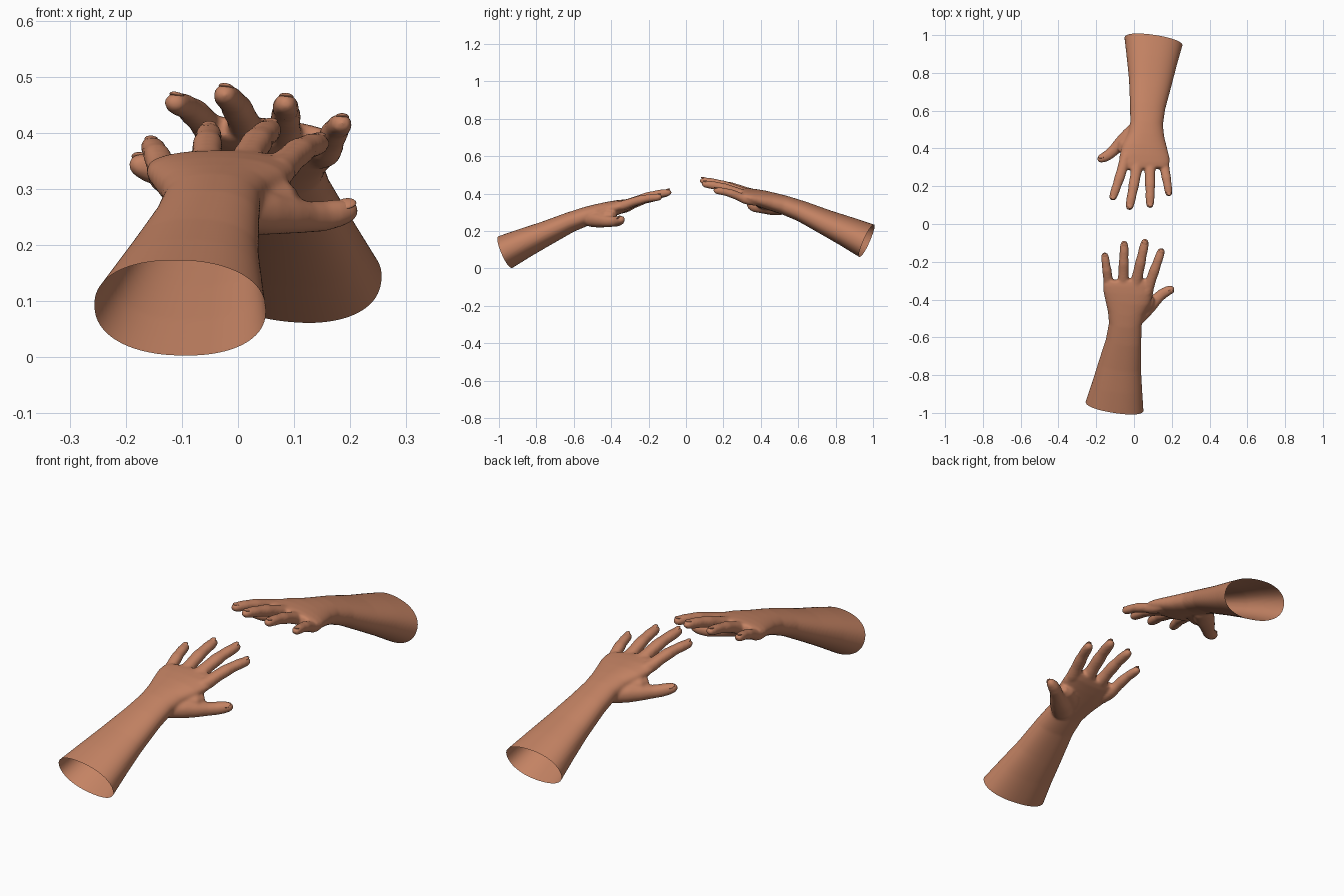
import bpy, bmesh, math
from mathutils import Vector, Matrix

if "Cube" in bpy.data.objects:
    bpy.data.objects.remove(bpy.data.objects["Cube"])

skin = bpy.data.materials.new("skin")
skin.diffuse_color = (0.55, 0.225, 0.125, 1)
skin.use_nodes = True
skin.node_tree.nodes["Principled BSDF"].inputs["Base Color"].default_value = skin.diffuse_color

UP = Vector((0, 0, 1))


def tube(bm, pts, n=28):
    """Closed elliptical loft through (x, y, z, half width, half thickness)."""
    rings = []
    for i, p in enumerate(pts):
        a, b = pts[max(i - 1, 0)], pts[min(i + 1, len(pts) - 1)]
        t = (Vector(b[:3]) - Vector(a[:3])).normalized()
        side = t.cross(UP).normalized()
        up = side.cross(t)
        ring = []
        for k in range(n):
            c, s = math.cos(2 * math.pi * k / n), math.sin(2 * math.pi * k / n)
            c = math.copysign(abs(c) ** 0.9, c)
            s = math.copysign(abs(s) ** 0.9, s)
            ring.append(bm.verts.new(Vector(p[:3]) + side * (c * p[3]) + up * (s * p[4])))
        rings.append(ring)
    for r0, r1 in zip(rings, rings[1:]):
        for k in range(n):
            j = (k + 1) % n
            bm.faces.new((r0[k], r0[j], r1[j], r1[k]))
    bm.faces.new(rings[0][::-1])
    bm.faces.new(rings[-1])


def finger(bm, base, tip, r):
    """Tapered finger with soft knuckles and a slight arch."""
    b, e = Vector(base), Vector(tip)
    prof = [(-.4, .8), (-.15, 1.1), (0, 1.1), (.22, .98), (.42, 1.0), (.58, .87),
            (.72, .88), (.88, .80), (.95, .66), (.985, .42), (1, .15)]
    pts = []
    for t, k in prof:
        p = b.lerp(e, t) + UP * (0.010 * math.sin(math.pi * max(t, 0)))
        pts.append((*p, r * k, r * k * 0.9))
    tube(bm, pts)


# forearm, wrist and palm, running from the elbow end to the knuckles
arm = [(-.116, -1.06, .050, .172, .102), (-.104, -.965, .088, .155, .092),
       (-.090, -.86, .138, .134, .079), (-.076, -.75, .187, .114, .066),
       (-.055, -.62, .247, .094, .054), (-.046, -.53, .280, .087, .050),
       (-.042, -.47, .298, .097, .047), (-.034, -.41, .315, .120, .043),
       (-.030, -.36, .328, .133, .038), (-.030, -.32, .338, .132, .032),
       (-.031, -.295, .345, .118, .024)]
# finger bases, tips and radii: little, ring, middle, index
fingers = [((-.134, -.315, .326), (-.157, -.150, .378), .025),
           ((-.057, -.300, .344), (-.051, -.088, .403), .027),
           ((.013, -.300, .347), (.062, -.078, .408), .028),
           ((.078, -.330, .338), (.150, -.128, .382), .027)]
thumb = [(-.040, -.56, .268, .030, .026), (.000, -.505, .262, .046, .040),
         (.045, -.462, .258, .046, .040), (.088, -.428, .253, .037, .033),
         (.122, -.395, .250, .030, .028), (.150, -.370, .251, .028, .027),
         (.178, -.354, .257, .026, .025), (.200, -.345, .262, .020, .020),
         (.210, -.342, .264, .012, .012), (.214, -.341, .265, .004, .004)]

bm = bmesh.new()
tube(bm, arm, 48)
for f in fingers:
    finger(bm, *f)
tube(bm, thumb)
# web of skin between thumb and palm
tube(bm, [(-.03, -.47, .285, .03, .03), (.03, -.435, .285, .05, .035),
          (.075, -.405, .285, .045, .030), (.098, -.385, .285, .018, .016)])
me = bpy.data.meshes.new("hand_parts")
bm.to_mesh(me)
bm.free()

# fuse the parts into one soft skin
src = bpy.data.objects.new("hand_parts", me)
bpy.context.collection.objects.link(src)
rm = src.modifiers.new("fuse", 'REMESH')
rm.mode = 'VOXEL'
rm.voxel_size = 0.006
sm = src.modifiers.new("soften", 'SMOOTH')
sm.factor = 0.5
sm.iterations = 8
dg = bpy.context.evaluated_depsgraph_get()
hand = bpy.data.meshes.new_from_object(src.evaluated_get(dg))
bpy.data.objects.remove(src)

# cut the elbow end open
axis = Vector((.15, .92, .385)).normalized()
bm = bmesh.new()
bm.from_mesh(hand)
bmesh.ops.bisect_plane(bm, geom=bm.verts[:] + bm.edges[:] + bm.faces[:],
                       plane_co=(-.104, -.965, .088), plane_no=axis, clear_inner=True)


# fingernails, lightly raised
def nail(pos, along, up, w):
    a = Vector(along).normalized()
    s = a.cross(Vector(up)).normalized()
    u = s.cross(a)
    m = Matrix((s, a, u)).transposed().to_4x4()
    m.translation = Vector(pos) + u * (w * 0.95)
    bmesh.ops.create_uvsphere(bm, u_segments=16, v_segments=8, radius=1,
                              matrix=m @ Matrix.Diagonal((w * .72, w * 1.0, w * .25, 1)))


for b, e, r in fingers:
    b, e = Vector(b), Vector(e)
    nail(b.lerp(e, .91), e - b, UP, r * 0.68)
nail((.192, -.349, .260), (.9, .3, .2), (.1, -.6, .75), .019)
bm.to_mesh(hand)
bm.free()

hand.materials.clear()
hand.materials.append(skin)
for p in hand.polygons:
    p.use_smooth = True
    p.material_index = 0

front = bpy.data.objects.new("front_hand", hand)
bpy.context.collection.objects.link(front)


def about(point, rot):
    return Matrix.Translation(point) @ rot @ Matrix.Translation(-Vector(point))


# facing hand: turned half round, raised, slightly rolled and swung
roll = about((-.046, -.52, .278), Matrix.Rotation(-.12, 4, axis))
swing = about((-.10, -.97, 0), Matrix.Rotation(.045, 4, 'Z'))
back = bpy.data.objects.new("back_hand", hand)
back.matrix_world = (Matrix.Rotation(math.pi, 4, 'Z') @ Matrix.Translation((0, 0, .058))
                     @ swing @ roll)
bpy.context.collection.objects.link(back)
